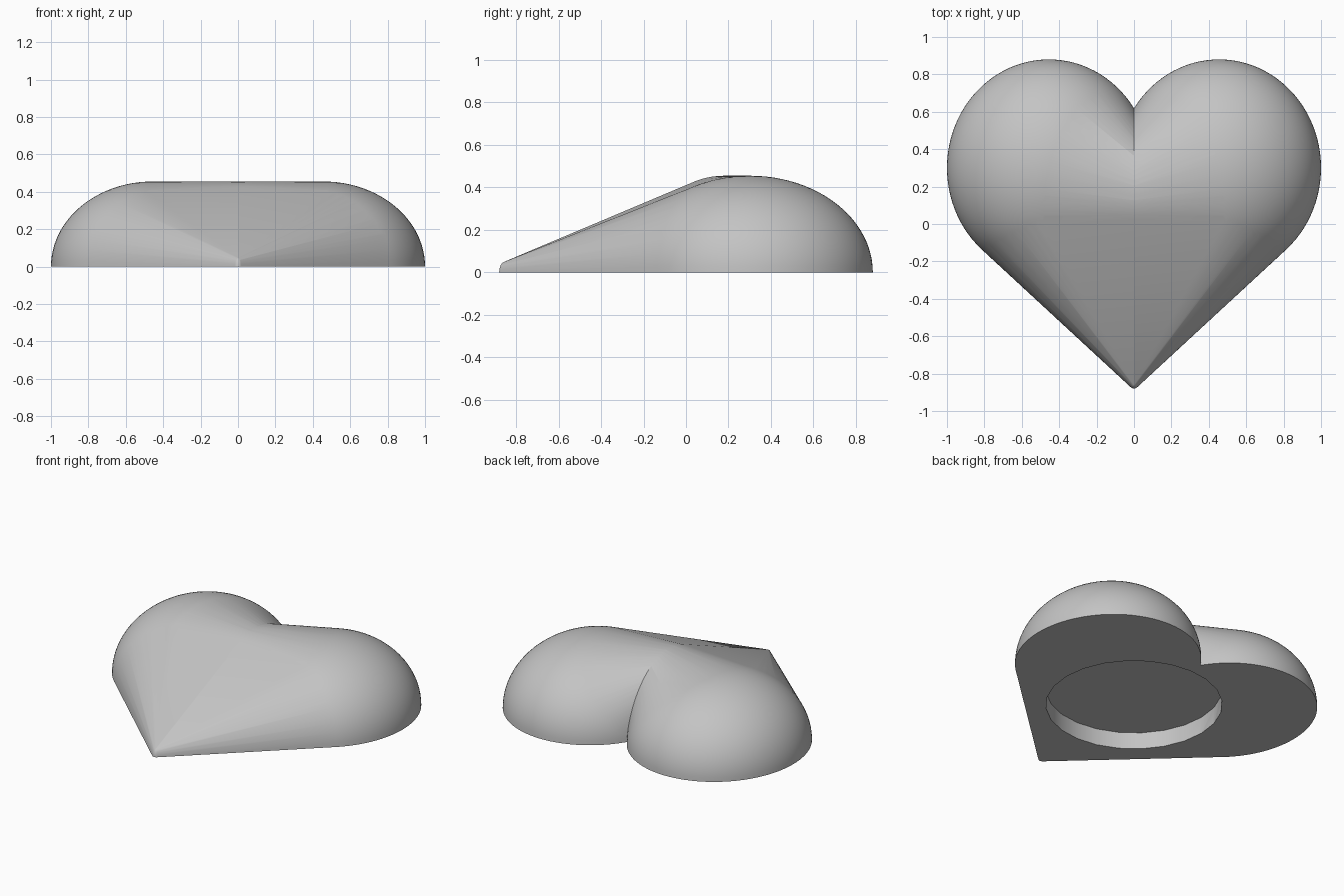
import bpy, bmesh, math
from mathutils import Vector

cube = bpy.data.objects.get("Cube")
if cube:
    bpy.data.objects.remove(cube, do_unlink=True)

gray = bpy.data.materials.new("plain gray")
gray.use_nodes = True
color = (0.55, 0.55, 0.55, 1)
gray.diffuse_color = color
gray.node_tree.nodes["Principled BSDF"].inputs["Base Color"].default_value = color


def dome(center, radii, sides, rings):
    """Points on the upper half of an ellipsoid resting on the ground."""
    points = []
    for r in range(rings + 1):
        lat = math.pi / 2 * r / rings
        for s in range(sides if r < rings else 1):
            lon = 2 * math.pi * s / sides
            unit = (math.cos(lat) * math.cos(lon), math.cos(lat) * math.sin(lon), math.sin(lat))
            points.append(Vector(center) + Vector([u * k for u, k in zip(unit, radii)]))
    return points


# One half of the heart: a skin stretched over lobe, middle and tip
points = dome((0.455, 0.3, 0), (0.545, 0.58, 0.455), 96, 24)
points += dome((0, 0.18, 0), (0.1, 0.41, 0.455), 48, 24)
points += dome((0, -0.852, 0), (0.026, 0.028, 0.05), 24, 6)
bm = bmesh.new()
for p in points:
    bm.verts.new(p)
hull = bmesh.ops.convex_hull(bm, input=bm.verts[:])
unused = {v for v in hull["geom_interior"] + hull["geom_unused"] if isinstance(v, bmesh.types.BMVert)}
bmesh.ops.delete(bm, geom=list(unused), context='VERTS')
bmesh.ops.bisect_plane(bm, geom=bm.verts[:] + bm.edges[:] + bm.faces[:], dist=1e-5,
                       plane_co=(0, 0, 0), plane_no=(1, 0, 0), clear_inner=True)
# Remove any faces lying on the mirror plane
inner = [f for f in bm.faces if all(abs(v.co.x) < 1e-4 for v in f.verts)]
bmesh.ops.delete(bm, geom=inner, context='FACES')
bmesh.ops.recalc_face_normals(bm, faces=bm.faces[:])
mesh = bpy.data.meshes.new("heart_body")
bm.to_mesh(mesh)
bm.free()
mesh.materials.append(gray)
heart = bpy.data.objects.new("heart_body", mesh)
bpy.context.collection.objects.link(heart)

# Round recess in the underside
depth = 0.11
bpy.ops.mesh.primitive_cylinder_add(vertices=24, radius=0.53, depth=2 * depth, location=(0, 0, 0))
cutter = bpy.context.object
cutter.name = "recess_cutter"
cutter.data.materials.append(gray)
cutter.hide_render = True
cutter.hide_set(True)

mirror = heart.modifiers.new("mirror", 'MIRROR')
mirror.merge_threshold = 0.0005
cut = heart.modifiers.new("recess", 'BOOLEAN')
cut.operation = 'DIFFERENCE'
cut.solver = 'EXACT'
cut.object = cutter

# Apply, then shade smooth with crisp edges
bpy.ops.object.select_all(action='DESELECT')
heart.select_set(True)
bpy.context.view_layer.objects.active = heart
for name in ("mirror", "recess"):
    bpy.ops.object.modifier_apply(modifier=name)
bpy.data.objects.remove(cutter, do_unlink=True)
bpy.ops.object.shade_smooth_by_angle(angle=math.radians(30))
